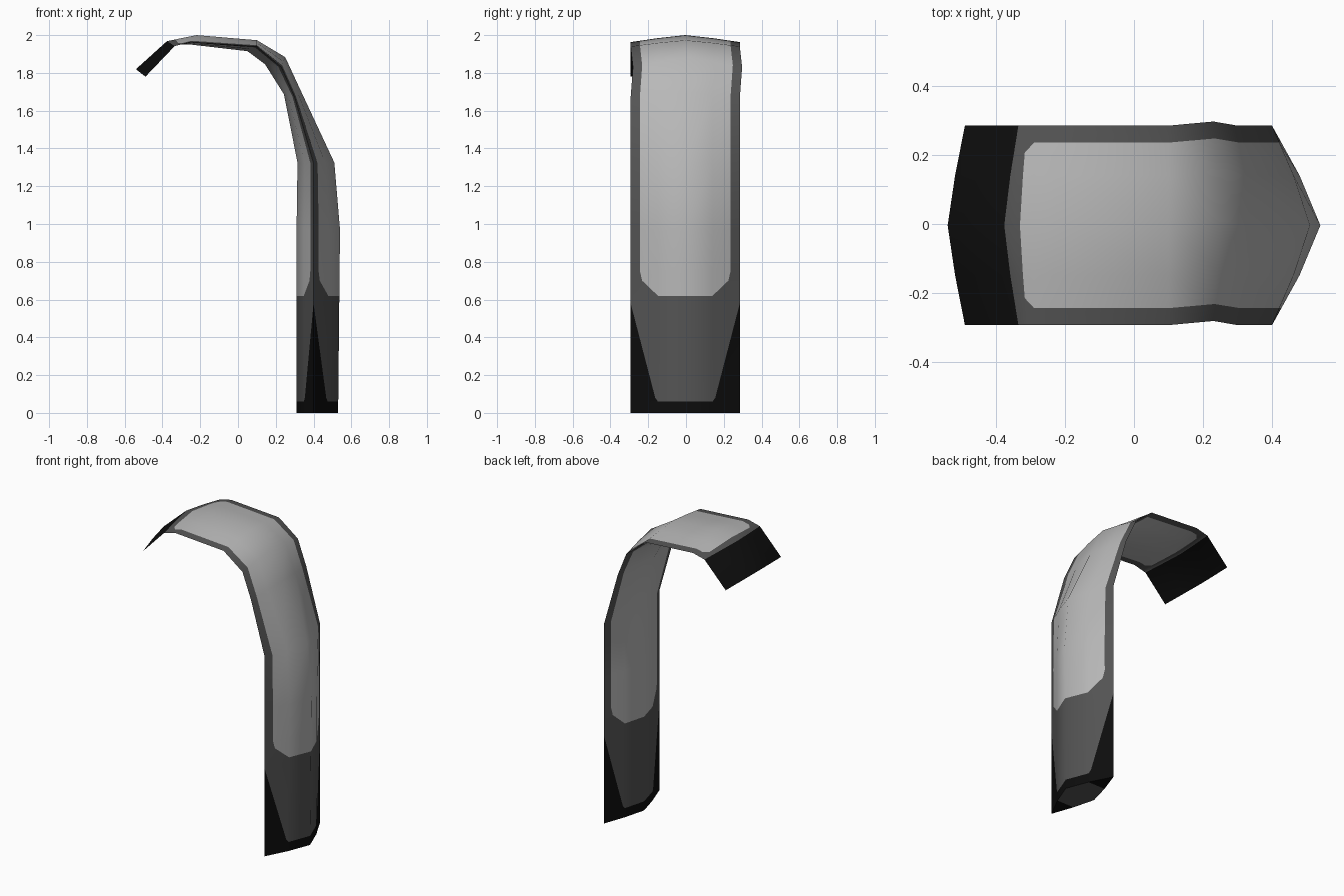
import bpy, bmesh
from mathutils import Vector

cube = bpy.data.objects.get("Cube")
if cube:
    bpy.data.objects.remove(cube)


def make_material(name, value):
    mat = bpy.data.materials.new(name)
    mat.use_nodes = True
    colour = (value, value, value, 1)
    mat.diffuse_color = colour
    bsdf = next(n for n in mat.node_tree.nodes if n.type == "BSDF_PRINCIPLED")
    bsdf.inputs["Base Color"].default_value = colour
    return mat


BLACK, DARK, LIGHT = range(3)
MATERIALS = [make_material("black", 0.004),
             make_material("dark grey", 0.09),
             make_material("light grey", 0.48)]

# Stations along the strip: length, then (x, z) of outer ridge, side edge, inner ridge
STATIONS = [
    (0.00, (0.53, 0.00), (0.40, 0.00), (0.31, 0.00)),
    (0.97, (0.54, 0.97), (0.40, 0.97), (0.31, 0.97)),
    (1.32, (0.51, 1.325), (0.40, 1.32), (0.315, 1.325)),
    (1.69, (0.335, 1.70), (0.30, 1.67), (0.243, 1.687)),
    (1.87, (0.25, 1.883), (0.23, 1.83), (0.143, 1.846)),
    (2.01, (0.10, 1.973), (0.10, 1.94), (0.05, 1.915)),
    (2.36, (-0.22, 2.00), (-0.25, 1.963), (-0.25, 1.95)),
    (2.48, (-0.376, 1.968), (-0.335, 1.942), (-0.365, 1.953)),
    (2.70, (-0.54, 1.82), (-0.49, 1.78), (-0.535, 1.815)),
]
COLUMNS = (-1, -0.5, 0, 0.5, 1)
HALF_WIDTH = 0.289
OUTER, INNER = 1, 3

# Outlines of the painted areas: (length, half width as a fraction)
LIGHT_AREA = [(0.62, 0.5), (0.70, 0.79), (0.75, 0.83), (2.415, 0.83), (2.445, 0.73)]
DARK_AREA = [(0.06, 0.5), (0.08, 0.55), (0.58, 1.0), (2.48, 1.0)]


def station_point(station, side, u):
    """Point on one cross-section, u running from edge to edge."""
    ridge, edge = Vector(station[side]), Vector(station[2])
    a = abs(u)
    bulge = 1 - a * 0.86 if a < 0.5 else (1 - a) * 1.14
    x, z = edge.lerp(ridge, bulge)
    shift = 0.008 if station is STATIONS[4] else -0.004
    return Vector((x, u * HALF_WIDTH + shift, z))


def surface(side, u, v):
    for s, t in zip(STATIONS, STATIONS[1:]):
        if v <= t[0] + 1e-6:
            f = (v - s[0]) / (t[0] - s[0])
            return station_point(s, side, u).lerp(station_point(t, side, u), f)
    return station_point(STATIONS[-1], side, u)


def inside(area, u, v):
    for (v0, w0), (v1, w1) in zip(area, area[1:]):
        if v0 <= v <= v1:
            return abs(u) < w0 + (w1 - w0) * (v - v0) / (v1 - v0)
    return False


def cut(bm, point, normal, low=-1, high=9, sign=0):
    """Cut the flat sheet along a line, within a band of its length."""
    faces = []
    for f in bm.faces:
        c = f.calc_center_median()
        if low < c.y < high and c.x * sign >= 0:
            faces.append(f)
    edges = {e for f in faces for e in f.edges}
    verts = {v for f in faces for v in f.verts}
    bmesh.ops.bisect_plane(bm, geom=faces + list(edges) + list(verts), dist=1e-5,
                           plane_co=(*point, 0), plane_no=(*normal, 0))


def finish(bm, name):
    mesh = bpy.data.meshes.new(name)
    bm.to_mesh(mesh)
    bm.free()
    for mat in MATERIALS:
        mesh.materials.append(mat)
    obj = bpy.data.objects.new(name, mesh)
    bpy.context.collection.objects.link(obj)


def build_shell(name, side):
    # Flat sheet: x across, y along
    bm = bmesh.new()
    rows = [[bm.verts.new((u, s[0], 0)) for u in COLUMNS] for s in STATIONS]
    for a, b in zip(rows, rows[1:]):
        for i in range(len(COLUMNS) - 1):
            bm.faces.new((a[i], a[i + 1], b[i + 1], b[i]))
    # Cut the colour outlines into it
    for area in (DARK_AREA, LIGHT_AREA):
        for v, _ in area:
            cut(bm, (0, v), (0, 1))
        for (v0, w0), (v1, w1) in zip(area, area[1:]):
            for sign in (-1, 1):
                cut(bm, (sign * w0, v0), (v1 - v0, sign * (w0 - w1)), v0, v1, sign)
    for f in bm.faces:
        c = f.calc_center_median()
        f.smooth = True
        f.material_index = (LIGHT if inside(LIGHT_AREA, c.x, c.y)
                            else DARK if inside(DARK_AREA, c.x, c.y) else BLACK)
    # Bend the sheet into shape
    for v in bm.verts:
        v.co = surface(side, v.co.x, v.co.y)
    if side == INNER:
        bmesh.ops.reverse_faces(bm, faces=bm.faces[:])
    finish(bm, name)


build_shell("outer_shell", OUTER)
build_shell("inner_shell", INNER)

# Foot closing the lower end
bm = bmesh.new()
rings = [[bm.verts.new(surface(side, u, 0)) for u in COLUMNS] for side in (OUTER, INNER)]
for i in range(len(COLUMNS) - 1):
    face = bm.faces.new((rings[0][i], rings[1][i], rings[1][i + 1], rings[0][i + 1]))
    face.material_index = DARK if i in (1, 2) else BLACK
    face.normal_update()
    if face.normal.z > 0:
        face.normal_flip()
finish(bm, "foot_cap")
